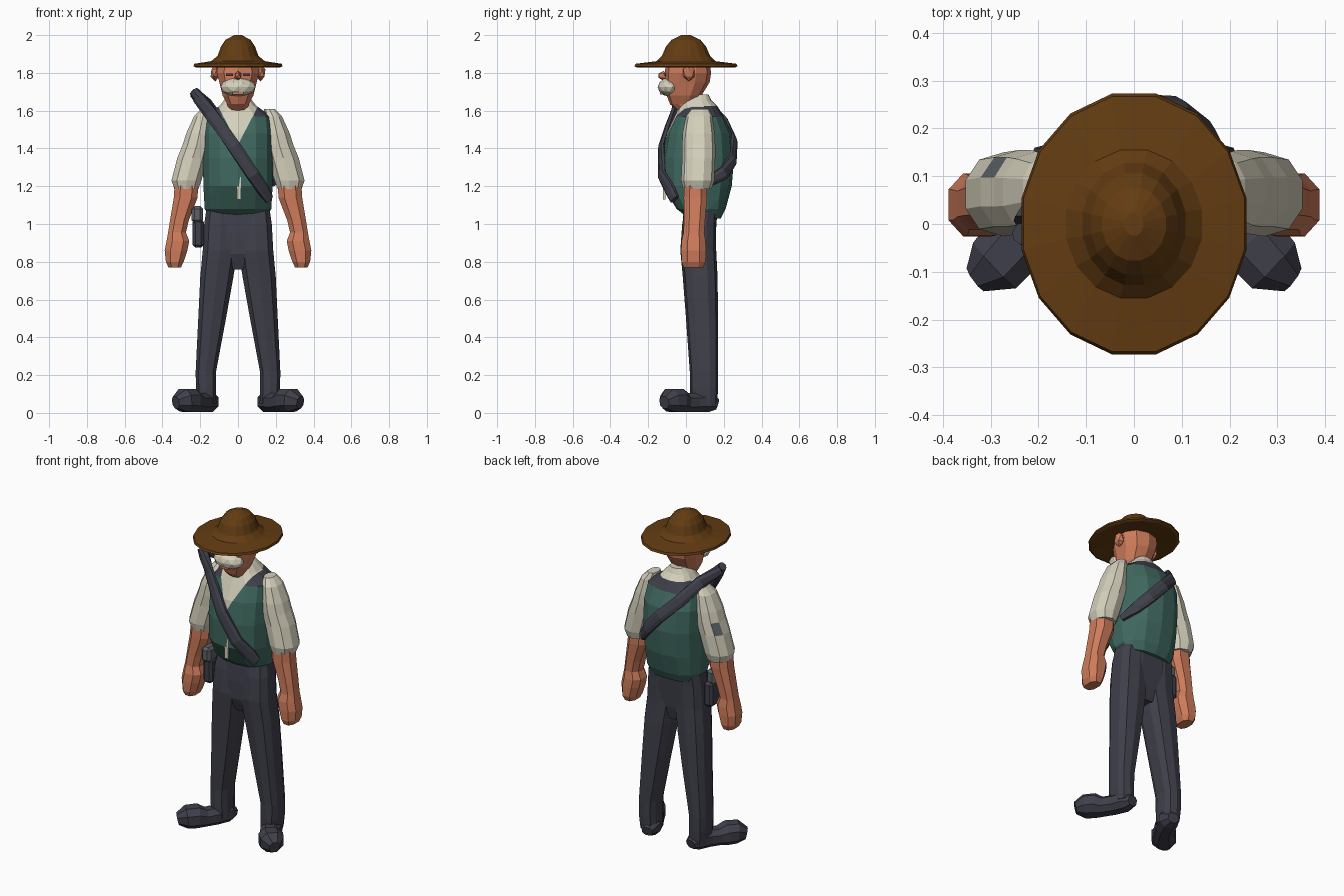
import bpy, bmesh, math
from mathutils import Vector
from mathutils.bvhtree import BVHTree

if "Cube" in bpy.data.objects:
    bpy.data.objects.remove(bpy.data.objects["Cube"])


def mat(name, rgb):
    m = bpy.data.materials.new(name)
    m.diffuse_color = (*rgb, 1)
    m.use_nodes = True
    m.node_tree.nodes["Principled BSDF"].inputs["Base Color"].default_value = m.diffuse_color
    return m


BROWN = mat("hat_brown", (0.125, 0.045, 0.006))
SKIN = mat("skin", (0.62, 0.20, 0.105))
CREAM = mat("cream", (0.66, 0.63, 0.50))
GREEN = mat("vest_green", (0.050, 0.140, 0.115))
DARK = mat("dark_cloth", (0.050, 0.050, 0.070))
GREY = mat("grey", (0.11, 0.12, 0.13))


def finish(name, bm, *mats):
    bmesh.ops.recalc_face_normals(bm, faces=bm.faces)
    me = bpy.data.meshes.new(name)
    bm.to_mesh(me)
    bm.free()
    for m in mats:
        me.materials.append(m)
    ob = bpy.data.objects.new(name, me)
    bpy.context.collection.objects.link(ob)
    return ob


def skin_rings(bm, rings):
    vs = [[bm.verts.new(p) for p in r] for r in rings]
    n = len(vs[0])
    for a, b in zip(vs, vs[1:]):
        for i in range(n):
            j = (i + 1) % n
            bm.faces.new((a[i], a[j], b[j], b[i]))
    bm.faces.new(vs[0])
    bm.faces.new(vs[-1])
    bmesh.ops.recalc_face_normals(bm, faces=bm.faces)


def oval(n, p):
    # unit superellipse; p = 2 is round, larger is boxier
    out = []
    for i in range(n):
        t = math.tau * (i + 0.5) / n
        c, s = math.cos(t), math.sin(t)
        out.append((math.copysign(abs(c) ** (2 / p), c), math.copysign(abs(s) ** (2 / p), s)))
    return out


def loft(rings, n=10, p=2.3, sx=1):
    # rings: (z, centre x, centre y, radius x, radius y)
    bm = bmesh.new()
    skin_rings(bm, [[(sx * (cx + rx * u), cy + ry * v, z) for u, v in oval(n, p)]
                    for z, cx, cy, rx, ry in rings])
    return bm


def tube(path, sizes, normal, n=8, p=2.3):
    # sweep an oval (half width, half thickness) along a path
    bm, rings = bmesh.new(), []
    for i, q in enumerate(path):
        t = (path[min(i + 1, len(path) - 1)] - path[max(i - 1, 0)]).normalized()
        side = t.cross(normal(q)).normalized()
        up = side.cross(t)
        w, h = sizes[i]
        rings.append([q + side * (w * u) + up * (h * v) for u, v in oval(n, p)])
    skin_rings(bm, rings)
    return bm


def blob(name, c, r, m, sub=1):
    bm = bmesh.new()
    bmesh.ops.create_icosphere(bm, subdivisions=sub, radius=1)
    for v in bm.verts:
        v.co = Vector((c[0] + v.co.x * r[0], c[1] + v.co.y * r[1], c[2] + v.co.z * r[2]))
    return finish(name, bm, m)


def box(name, c, s, m, bevel=0.0):
    bm = bmesh.new()
    bmesh.ops.create_cube(bm, size=1)
    for v in bm.verts:
        v.co = Vector([c[k] + v.co[k] * s[k] for k in range(3)])
    if bevel:
        bmesh.ops.bevel(bm, geom=bm.edges[:], offset=bevel, segments=1, affect='EDGES')
    return finish(name, bm, m)


# Torso: green vest, cream shirt opening, dark shoulder yoke
bm = loft([(1.03, 0, .10, .15, .085), (1.08, 0, .08, .18, .13), (1.2, 0, .06, .187, .182),
           (1.35, 0, .065, .19, .19), (1.48, 0, .07, .19, .172), (1.57, 0, .07, .18, .13),
           (1.625, 0, .065, .10, .10), (1.655, 0, .06, .075, .075), (1.685, 0, .07, .045, .05)],
          14, 2.4)
SLOPE, VZ = 0.52, 1.42
for s in (-1, 1):
    bmesh.ops.bisect_plane(bm, geom=bm.verts[:] + bm.edges[:] + bm.faces[:],
                           plane_co=(0, 0, VZ), plane_no=(s, 0, -SLOPE))
for f in bm.faces:
    c = f.calc_center_median()
    opening = c.y < .07 and abs(c.x) < SLOPE * (c.z - VZ)
    f.material_index = 1 if opening or c.z > 1.63 else 2 if c.z > 1.575 else 0
tree = BVHTree.FromBMesh(bm)
finish("torso", bm, GREEN, CREAM, DARK)


def on_body(x, z, side, y, gap=0.018):
    # point just off the torso, or at the given y where the torso is missed
    if y is None:
        y = tree.ray_cast(Vector((x, side * 2, z)), Vector((0, -side, 0)))[0].y + side * gap
    return Vector((x, y, z))


# Shoulder strap, front and back runs
def outward(q):
    return Vector((q.x * .5, q.y - .07, 0.05)).normalized()


front = [(-.235, 1.705, -.02), (-.205, 1.665, -.03), (-.15, 1.59, -.06), (-.09, 1.51, None),
         (-.02, 1.41, None), (.08, 1.26, None), (.135, 1.18, None), (.165, 1.13, -.06)]
back = [(-.23, 1.69, .0), (-.17, 1.635, .10), (-.10, 1.54, None), (0, 1.44, None),
        (.09, 1.34, None), (.15, 1.27, None), (.19, 1.22, .12)]
w = (.037, .018)
finish("front_strap", tube([on_body(x, z, -1, y) for x, z, y in front],
                           [(.025, .022), (.035, .028)] + [w] * 5 + [(.03, .015)], outward), DARK)
finish("back_strap", tube([on_body(x, z, 1, y, .008) for x, z, y in back],
                          [(.03, .025)] + [w] * 5 + [(.025, .015)], outward), DARK)

# Pale slit at the vest closure
slit = on_body(.005, 1.19, -1, None, 0)
box("vest_slit", slit, (.022, .012, .12), CREAM)

# Hips
finish("hips", loft([(.76, 0, .07, .05, .06), (.84, 0, .065, .15, .085), (.95, 0, .07, .185, .09),
                     (1.09, 0, .08, .17, .09)], 12, 2.8), DARK)

for sx, tag in ((1, "left"), (-1, "right")):
    # Sleeve, with a small grey patch on one side
    bm = loft([(1.61, .165, .075, .03, .045), (1.57, .185, .07, .05, .07),
               (1.48, .205, .067, .072, .085), (1.42, .218, .067, .078, .088),
               (1.35, .24, .067, .085, .088), (1.23, .273, .062, .083, .088),
               (1.185, .273, .06, .066, .075)], 10, 2.2, sx)
    if sx < 0:
        target = Vector((-.28, .13, 1.385))
        min(bm.faces, key=lambda f: (f.calc_center_median() - target).length).material_index = 1
    finish(tag + "_sleeve", bm, CREAM, GREY)

    # Forearm and fist
    finish(tag + "_forearm", loft([(1.23, .272, .05, .066, .064), (1.14, .277, .05, .067, .066),
                                   (1.02, .31, .045, .053, .06), (.955, .323, .042, .05, .058),
                                   (.91, .318, .04, .064, .068), (.86, .328, .04, .064, .07),
                                   (.80, .335, .04, .05, .068), (.77, .335, .04, .035, .055)],
                                  8, 2.5, sx), SKIN)

    # Trouser leg
    finish(tag + "_leg", loft([(.05, .165, .095, .052, .07), (.13, .17, .095, .055, .075),
                               (.22, .17, .095, .056, .075), (.5, .137, .085, .076, .085),
                               (.72, .112, .075, .091, .092), (.86, .095, .065, .095, .095),
                               (1.0, .09, .07, .092, .09), (1.08, .085, .08, .085, .085)],
                              10, 2.8, sx), DARK)

    # Shoe: heel to outward-turned bulbous toe
    path = [Vector((sx * x, y, z)) for x, y, z in
            ((.148, .165, .045), (.155, .12, .058), (.185, .05, .056), (.22, -.005, .055),
             (.25, -.04, .066), (.29, -.085, .066), (.33, -.115, .055))]
    finish(tag + "_shoe", tube(path, [(.035, .03), (.058, .056), (.058, .054), (.06, .053),
                                      (.074, .066), (.07, .064), (.032, .035)],
                               lambda q: Vector((0, 0, 1))), DARK)

    # Ear and eye
    blob(tag + "_ear", (sx * .12, .015, 1.80), (.028, .035, .045), SKIN)
    box(tag + "_eye", (sx * .045, -.11, 1.79), (.035, .008, .014), DARK)

# Head, nose, whiskers and mouth
finish("head", loft([(1.60, 0, .01, .05, .055), (1.635, 0, -.015, .06, .07),
                     (1.68, 0, -.01, .085, .092), (1.75, 0, .005, .103, .12),
                     (1.80, 0, .01, .118, .123), (1.85, 0, .01, .11, .115)], 10, 2.3), SKIN)
blob("nose", (0, -.12, 1.785), (.02, .03, .025), SKIN)
blob("whiskers", (0, -.09, 1.725), (.095, .06, .05), CREAM, 2)
box("mouth", (0, -.128, 1.692), (.06, .02, .012), SKIN)

# Wide-brimmed hat
finish("hat", loft([(1.84, 0, 0, .11, .12), (1.828, 0, 0, .225, .262), (1.835, 0, 0, .24, .278),
                    (1.848, 0, 0, .236, .272), (1.862, 0, 0, .145, .158), (1.89, 0, 0, .11, .13),
                    (1.94, 0, 0, .092, .108), (1.975, 0, 0, .068, .078), (2.0, 0, 0, .02, .025)],
                   16, 2), BROWN)

# Hip holster under the right arm
box("holster_grip", (-.215, .03, 1.05), (.06, .09, .09), GREY, .015)
box("holster", (-.21, .045, .95), (.06, .10, .15), DARK, .015)
